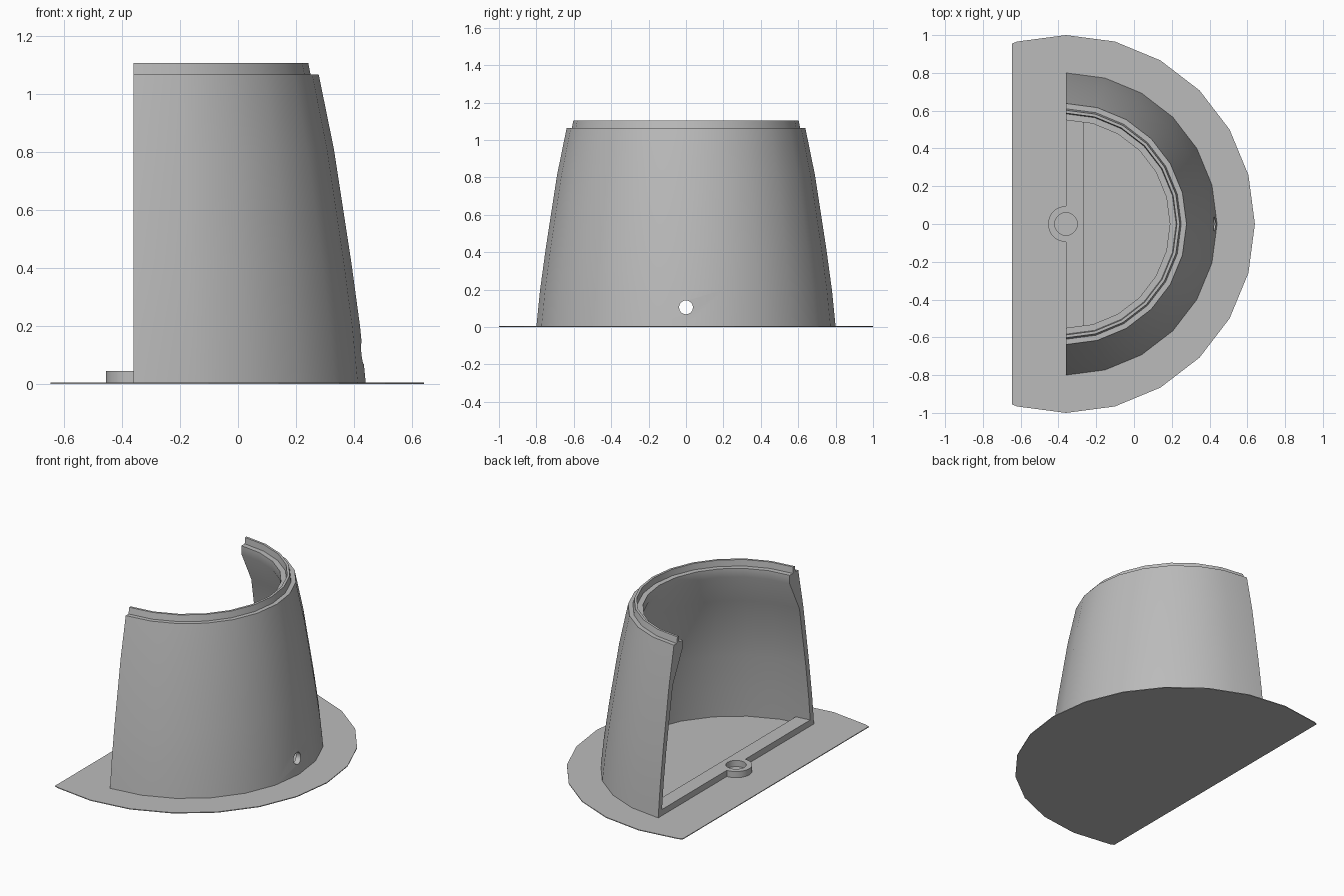
import bpy, bmesh, math

AXIS_X = -0.36      # centre of the half-round shell
SEG = 24            # sides of a full turn
PLATE_TOP = 0.005

if "Cube" in bpy.data.objects:
    bpy.data.objects.remove(bpy.data.objects["Cube"], do_unlink=True)

grey = bpy.data.materials.new("plain grey")
grey.use_nodes = True
colour = (0.5, 0.5, 0.5, 1)
grey.diffuse_color = colour
grey.node_tree.nodes["Principled BSDF"].inputs["Base Color"].default_value = colour


def finish(name, bm):
    bmesh.ops.recalc_face_normals(bm, faces=bm.faces)
    mesh = bpy.data.meshes.new(name)
    bm.to_mesh(mesh)
    bm.free()
    mesh.materials.append(grey)
    obj = bpy.data.objects.new(name, mesh)
    bpy.context.collection.objects.link(obj)
    return obj


def prism(name, outline, bottom, top):
    """Extrude a flat outline upwards."""
    bm = bmesh.new()
    face = bm.faces.new([bm.verts.new((x, y, bottom)) for x, y in outline])
    out = bmesh.ops.extrude_face_region(bm, geom=[face])
    for v in out["geom"]:
        if isinstance(v, bmesh.types.BMVert):
            v.co.z = top
    return finish(name, bm)


def circle(radius, count):
    turn = 2 * math.pi / count
    return [(AXIS_X + radius * math.cos(i * turn), radius * math.sin(i * turn))
            for i in range(count)]


def half_lathe(name, profile):
    """Turn a closed profile half way round the axis and cap both ends."""
    bm = bmesh.new()
    rings = []
    for i in range(SEG // 2 + 1):
        a = 2 * math.pi * i / SEG - math.pi / 2
        rings.append([bm.verts.new((AXIS_X + r * math.cos(a), r * math.sin(a), z))
                      for r, z in profile])
    n = len(profile)
    for a, b in zip(rings, rings[1:]):
        for j in range(n):
            k = (j + 1) % n
            bm.faces.new((a[j], a[k], b[k], b[j]))
    bm.faces.new(rings[0])
    bm.faces.new(rings[-1])
    return finish(name, bm)


def combine(obj, tool, operation):
    """Apply a boolean and remove the tool."""
    mod = obj.modifiers.new("combine", "BOOLEAN")
    mod.object, mod.operation, mod.solver = tool, operation, "EXACT"
    bpy.context.view_layer.objects.active = obj
    bpy.ops.object.modifier_apply(modifier=mod.name)
    bpy.data.objects.remove(tool, do_unlink=True)


def smooth(obj):
    bpy.ops.object.select_all(action="DESELECT")
    obj.select_set(True)
    bpy.context.view_layer.objects.active = obj
    bpy.ops.object.shade_smooth_by_angle(angle=math.radians(30))


# Base plate: a disc trimmed straight along the open side
bm = bmesh.new()
bm.faces.new([bm.verts.new((x, y, 0)) for x, y in circle(1.0, SEG)])
bmesh.ops.bisect_plane(bm, geom=bm.verts[:] + bm.edges[:] + bm.faces[:],
                       plane_co=(-0.645, 0, 0), plane_no=(-1, 0, 0), clear_outer=True)
bm.faces.ensure_lookup_table()
plate_outline = [(v.co.x, v.co.y) for v in bm.faces[0].verts]
bm.free()
prism("base_plate", plate_outline, 0, PLATE_TOP)

# Tapered half shell with a stepped rim and an inner ledge
outer = [(0.80, 0.003), (0.78, 0.2), (0.75, 0.42), (0.69, 0.81), (0.638, 1.065)]
rim = [(0.61, 1.065), (0.602, 1.105), (0.587, 1.105), (0.583, 1.065)]
inner = [(0.55, 1.065), (0.55, 1.01), (0.65, 0.81), (0.715, 0.42),
         (0.745, 0.2), (0.765, 0.003)]
shell = half_lathe("half_shell", outer + rim + inner)

# Small round drain hole through the shell
bm = bmesh.new()
bmesh.ops.create_cone(bm, cap_ends=True, segments=24, radius1=0.037, radius2=0.037, depth=0.4)
drill = finish("drain_drill", bm)
drill.rotation_euler.y = math.pi / 2
drill.location = (0.43, 0, 0.105)
bpy.context.view_layer.update()
combine(shell, drill, "DIFFERENCE")
smooth(shell)

# Cross bar on the open side, joined with a ring socket
bar = prism("bar_with_ring",
            [(AXIS_X, -0.775), (-0.265, -0.762), (-0.265, 0.762), (AXIS_X, 0.775)],
            0.003, 0.045)
combine(bar, prism("ring", circle(0.095, 32), 0.003, 0.045), "UNION")
combine(bar, prism("ring_bore", circle(0.06, 32), -0.1, 0.1), "DIFFERENCE")
smooth(bar)
